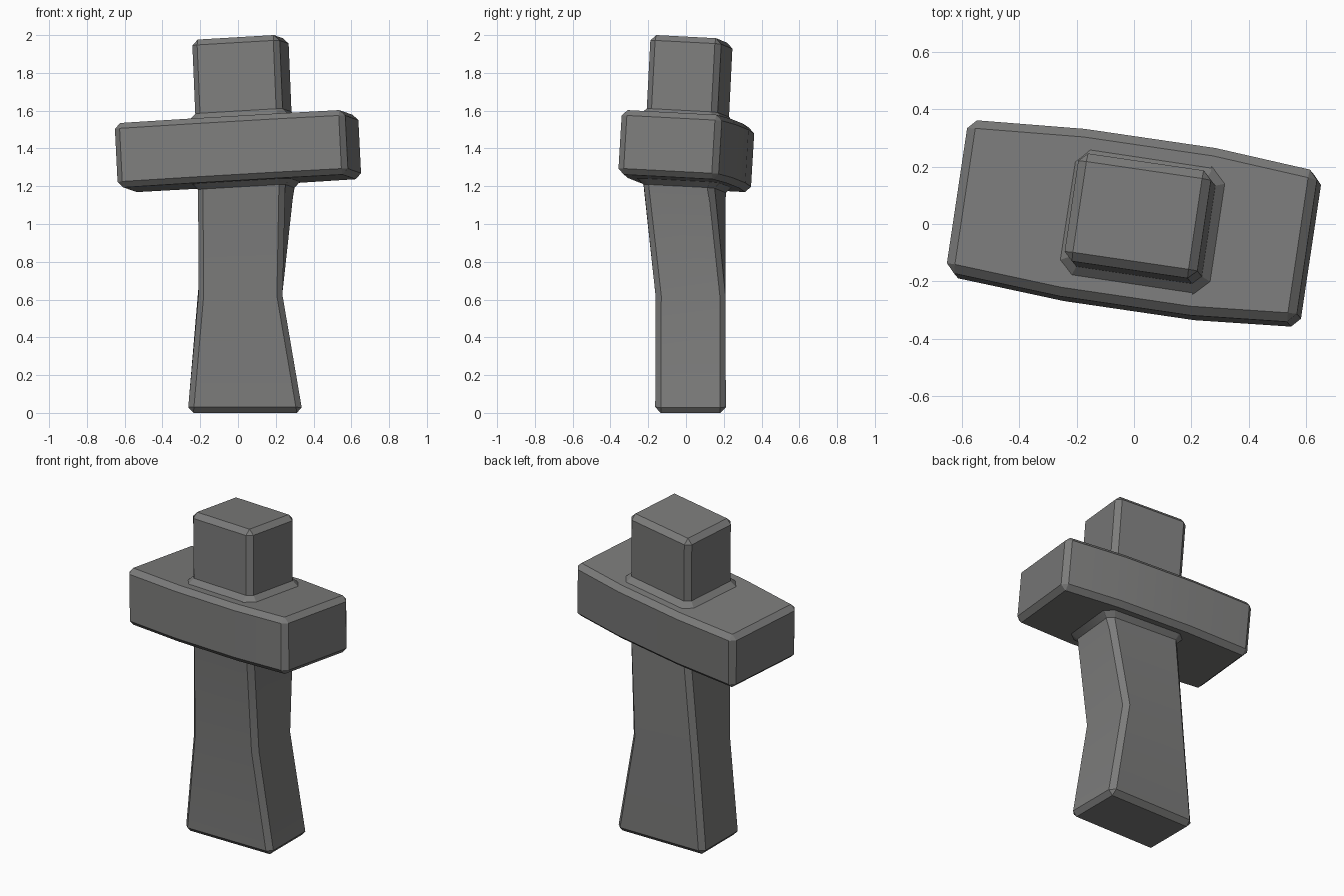
import bpy
import bmesh
from math import radians
from mathutils import Matrix, Vector

if "Cube" in bpy.data.objects:
    bpy.data.objects.remove(bpy.data.objects["Cube"])

# Leaning frame shared by the crossbar and the upper post
up = Vector((-0.05, 0.06, 1)).normalized()
side = Vector((0.989, -0.148, 0))
side = (side - up * side.dot(up)).normalized()
lean = Matrix((side, up.cross(side), up)).transposed()
straight = Matrix.Identity(3)
CHAMFER = 0.03


def rect(center, u, v, frame):
    """Four corners of a rectangle spanned by half-vectors u and v."""
    return [Vector(center) + frame @ (u * a + v * b)
            for a, b in ((-1, -1), (1, -1), (1, 1), (-1, 1))]


def loft(name, rings):
    """Chamfered solid skinned through a list of four-cornered rings."""
    bm = bmesh.new()
    loops = [[bm.verts.new(p) for p in ring] for ring in rings]
    for lo, hi in zip(loops, loops[1:]):
        for i in range(4):
            j = (i + 1) % 4
            bm.faces.new((lo[i], lo[j], hi[j], hi[i]))
    bm.faces.new(loops[0][::-1])
    bm.faces.new(loops[-1])
    bmesh.ops.recalc_face_normals(bm, faces=bm.faces)
    sharp = [e for e in bm.edges if e.calc_face_angle() > radians(40)]
    bmesh.ops.bevel(bm, geom=sharp, offset=CHAMFER, segments=1, profile=0.5,
                    affect='EDGES', clamp_overlap=False)
    mesh = bpy.data.meshes.new(name)
    bm.to_mesh(mesh)
    bm.free()
    obj = bpy.data.objects.new(name, mesh)
    bpy.context.collection.objects.link(obj)
    return obj


# Post: flared straight foot, then a twisted and leaning upper part
sections = [
    ((0.038, 0.024, 0.00), 0.304, 0.187, straight),
    ((0.012, 0.024, 0.62), 0.224, 0.185, straight),
    ((0.044, -0.010, 1.22), 0.234, 0.190, lean),
    ((0.012, 0.030, 1.98), 0.234, 0.190, lean),
]
post = loft("stone_cross", [rect(c, Vector((w, 0, 0)), Vector((0, d, 0)), f)
                            for c, w, d, f in sections])

# Crossbar: slightly thicker in the middle
bar = loft("crossbar", [
    rect(Vector((0, 0.001, 1.386)) + lean @ Vector((x, 0, 0)),
         Vector((0, d, 0)), Vector((0, 0, 0.171)), lean)
    for x, d in ((-0.617, 0.268), (-0.21, 0.295), (0.25, 0.295), (0.617, 0.266))])

# Merge both parts
bpy.context.view_layer.objects.active = post
post.select_set(True)
union = post.modifiers.new("union", 'BOOLEAN')
union.operation = 'UNION'
union.solver = 'EXACT'
union.object = bar
bpy.ops.object.modifier_apply(modifier=union.name)
bpy.data.objects.remove(bar)

# Sloped fillet around the joints, the only steep edges left
fillet = post.modifiers.new("joint_fillet", 'BEVEL')
fillet.width = CHAMFER
fillet.segments = 1
fillet.limit_method = 'ANGLE'
fillet.angle_limit = radians(66)
fillet.use_clamp_overlap = False
bpy.ops.object.modifier_apply(modifier=fillet.name)

# Dark stone, smooth over the gentle bends only
stone = bpy.data.materials.new("dark_stone")
stone.diffuse_color = (0.2, 0.2, 0.197, 1)
stone.use_nodes = True
stone.node_tree.nodes["Principled BSDF"].inputs["Base Color"].default_value = stone.diffuse_color
post.data.materials.clear()
post.data.materials.append(stone)
bpy.ops.object.shade_smooth_by_angle(angle=radians(30))
